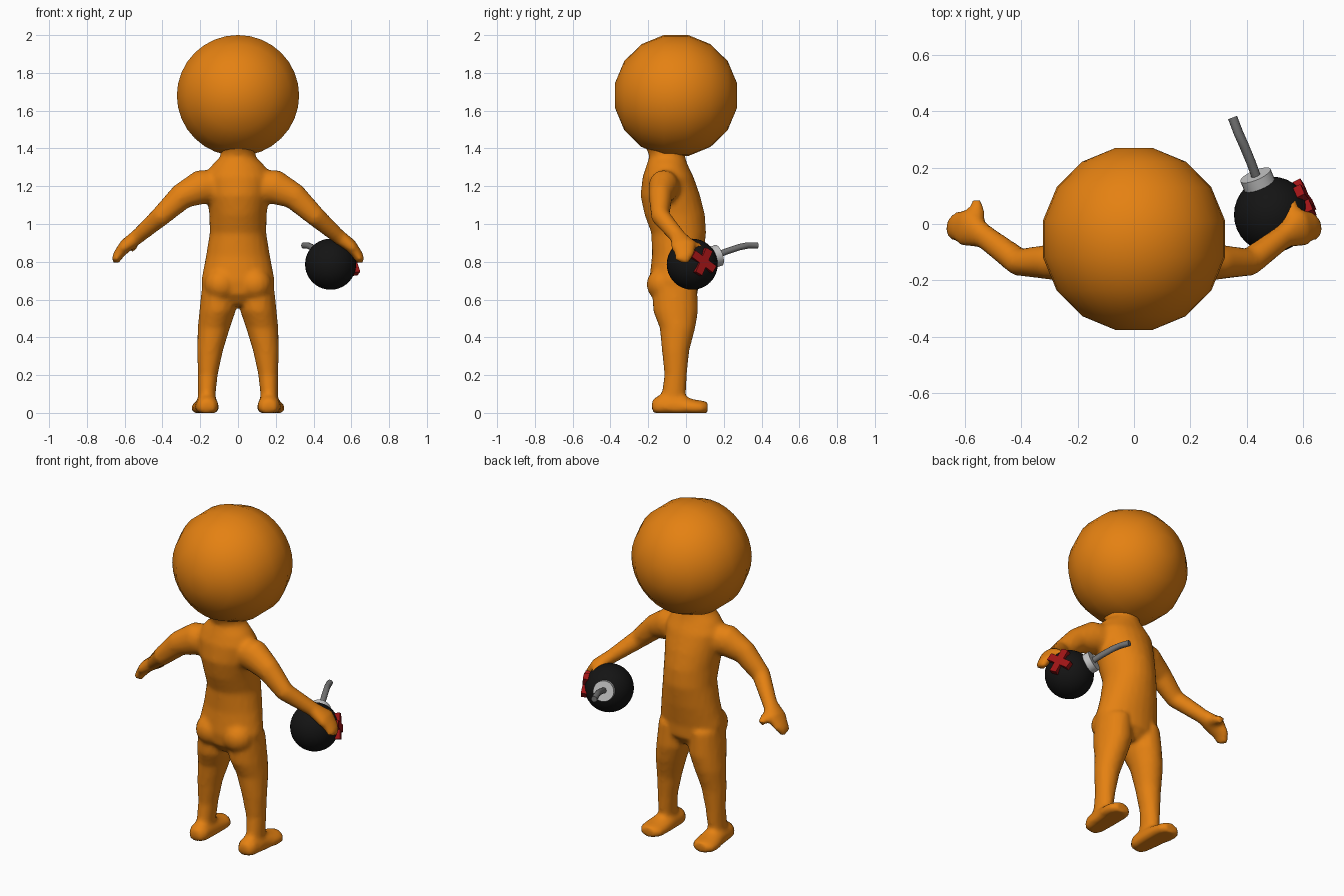
import bpy, bmesh, math
from mathutils import Vector, Matrix

cube = bpy.data.objects.get("Cube")
if cube:
    bpy.data.objects.remove(cube)


def material(name, color):
    mat = bpy.data.materials.new(name)
    mat.use_nodes = True
    mat.diffuse_color = (*color, 1)
    mat.node_tree.nodes["Principled BSDF"].inputs["Base Color"].default_value = (*color, 1)
    return mat


orange = material("orange skin", (0.78, 0.22, 0.006))
black = material("bomb black", (0.007, 0.007, 0.007))
red = material("cross red", (0.35, 0.007, 0.008))
grey = material("fuse grey", (0.17, 0.17, 0.17))
pale = material("collar grey", (0.55, 0.55, 0.55))


def loft(bm, rings, axis=None, sides=16):
    """Skin elliptical rings (x, y, z, radius u, radius v) along a path."""
    points = [Vector(r[:3]) for r in rings]
    loops = []
    for i, (x, y, z, a, b) in enumerate(rings):
        ahead, behind = points[min(i + 1, len(points) - 1)], points[max(i - 1, 0)]
        d = (Vector(axis) if axis else ahead - behind).normalized()
        ref = Vector((1, 0, 0)) if abs(d.y) > 0.9 else Vector((0, 1, 0))
        v = d.cross(ref).normalized()
        u = v.cross(d)
        loop = []
        for k in range(sides):
            t = 2 * math.pi * k / sides
            p = points[i] + u * a * math.cos(t) + v * b * math.sin(t)
            p.z = max(p.z, 0)
            loop.append(bm.verts.new(p))
        loops.append(loop)
    faces = [bm.faces.new((p[k], p[(k + 1) % sides], q[(k + 1) % sides], q[k]))
             for p, q in zip(loops, loops[1:]) for k in range(sides)]
    faces += [bm.faces.new(loops[0]), bm.faces.new(loops[-1])]
    bmesh.ops.recalc_face_normals(bm, faces=faces)


def finish(name, bm, mat, angle=60):
    mesh = bpy.data.meshes.new(name)
    bm.to_mesh(mesh)
    bm.free()
    obj = bpy.data.objects.new(name, mesh)
    bpy.context.collection.objects.link(obj)
    mesh.materials.append(mat)
    bpy.ops.object.select_all(action="DESELECT")
    bpy.context.view_layer.objects.active = obj
    obj.select_set(True)
    bpy.ops.object.shade_smooth_by_angle(angle=math.radians(angle))
    return obj


# Torso and neck: y radius first, then x radius
body = bmesh.new()
loft(body, [
    (0, -0.06, 0.57, 0.08, 0.08), (0, -0.062, 0.63, 0.125, 0.18),
    (0, -0.065, 0.70, 0.13, 0.195), (0, -0.045, 0.83, 0.135, 0.17),
    (0, -0.038, 0.95, 0.145, 0.15), (0, -0.06, 1.05, 0.16, 0.152),
    (0, -0.083, 1.15, 0.158, 0.165), (0, -0.095, 1.25, 0.135, 0.175),
    (0, -0.1, 1.31, 0.11, 0.14), (0, -0.1, 1.355, 0.095, 0.095),
    (0, -0.105, 1.39, 0.1, 0.09), (0, -0.11, 1.46, 0.14, 0.13)], axis=(0, 0, 1), sides=24)

for s in (1, -1):
    # Buttock
    bmesh.ops.create_uvsphere(body, u_segments=16, v_segments=10, radius=0.09,
                              matrix=Matrix.Translation((s * 0.09, -0.12, 0.68)))
    # Leg
    loft(body, [
        (s * 0.1, -0.06, 0.68, 0.12, 0.09), (s * 0.108, -0.055, 0.54, 0.12, 0.097),
        (s * 0.128, -0.045, 0.45, 0.095, 0.086), (s * 0.148, -0.055, 0.33, 0.073, 0.069),
        (s * 0.16, -0.055, 0.2, 0.06, 0.053), (s * 0.165, -0.065, 0.1, 0.065, 0.047),
        (s * 0.165, -0.075, 0.02, 0.08, 0.05)], axis=(0, 0, 1))
    # Foot
    loft(body, [
        (s * 0.163, -0.18, 0.03, 0.04, 0.04), (s * 0.163, -0.14, 0.035, 0.06, 0.06),
        (s * 0.166, -0.04, 0.03, 0.065, 0.065), (s * 0.175, 0.05, 0.025, 0.075, 0.045),
        (s * 0.175, 0.09, 0.025, 0.068, 0.04), (s * 0.175, 0.115, 0.025, 0.045, 0.032)],
        axis=(0, 1, 0))
    # Arm and hand
    loft(body, [
        (s * 0.08, -0.1, 1.2, 0.085, 0.09), (s * 0.2, -0.12, 1.195, 0.08, 0.092),
        (s * 0.3, -0.135, 1.145, 0.063, 0.07), (s * 0.41, -0.135, 1.04, 0.05, 0.054),
        (s * 0.53, -0.045, 0.935, 0.043, 0.04), (s * 0.595, -0.012, 0.885, 0.07, 0.036),
        (s * 0.635, -0.01, 0.835, 0.05, 0.028), (s * 0.652, -0.025, 0.8, 0.034, 0.022)])
    # Thumb
    loft(body, [
        (s * 0.56, -0.01, 0.9, 0.03, 0.03), (s * 0.556, 0.045, 0.885, 0.026, 0.026),
        (s * 0.558, 0.08, 0.87, 0.022, 0.02)])

# Fuse the limbs into one soft body
figure = finish("body", body, orange)
remesh = figure.modifiers.new("blend", "REMESH")
remesh.mode = "VOXEL"
remesh.voxel_size = 0.014
remesh.use_smooth_shade = True
smooth = figure.modifiers.new("soften", "SMOOTH")
smooth.factor = 0.5
smooth.iterations = 4
for name in ("blend", "soften"):
    bpy.ops.object.modifier_apply(modifier=name)
bpy.ops.object.shade_smooth_by_angle(angle=math.radians(60))

# Head: faceted ball with flat caps front and back
head = bmesh.new()
R, steps = 0.33, 8
angles = [math.pi * (i + 0.5) / steps for i in range(steps)]
loft(head, [(0, -0.053 - R * math.cos(t), 1.68, R * math.sin(t), R * math.sin(t) * 0.99)
            for t in angles], axis=(0, 1, 0), sides=32)
finish("head", head, orange)

# Bomb ball
centre = Vector((0.49, 0.033, 0.787))
ball = bmesh.new()
bmesh.ops.create_uvsphere(ball, u_segments=32, v_segments=20, radius=0.135,
                          matrix=Matrix.Translation(centre))
finish("bomb_ball", ball, black)

# Collar where the fuse enters
out = Vector((-0.37, 0.88, 0.3)).normalized()
collar = bmesh.new()
bmesh.ops.create_cone(collar, cap_ends=True, segments=24, radius1=0.058, radius2=0.058, depth=0.045,
                      matrix=Matrix.Translation(centre + out * 0.137) @ out.to_track_quat("Z", "Y").to_matrix().to_4x4())
finish("bomb_collar", collar, pale, 35)

# Bent fuse
fuse = bmesh.new()
loft(fuse, [(*p, 0.017, 0.017) for p in (
    (0.44, 0.15, 0.83), (0.417, 0.215, 0.855), (0.39, 0.28, 0.877),
    (0.37, 0.325, 0.886), (0.35, 0.378, 0.886))], sides=12)
finish("bomb_fuse", fuse, grey, 50)

# Cross on the outer side of the bomb
side = Vector((0.89, 0.44, 0.1)).normalized()
right = Vector((0, 0, 1)).cross(side).normalized()
up = side.cross(right)
frame = Matrix((right, up, side)).transposed().to_4x4()
cross = bmesh.new()
for turn in (-35, 62):
    bmesh.ops.create_cube(cross, size=1, matrix=Matrix.Translation(centre + side * 0.13) @ frame
                          @ Matrix.Rotation(math.radians(turn), 4, "Z")
                          @ Matrix.Diagonal((0.145, 0.042, 0.03, 1)))
finish("bomb_cross", cross, red, 30)
